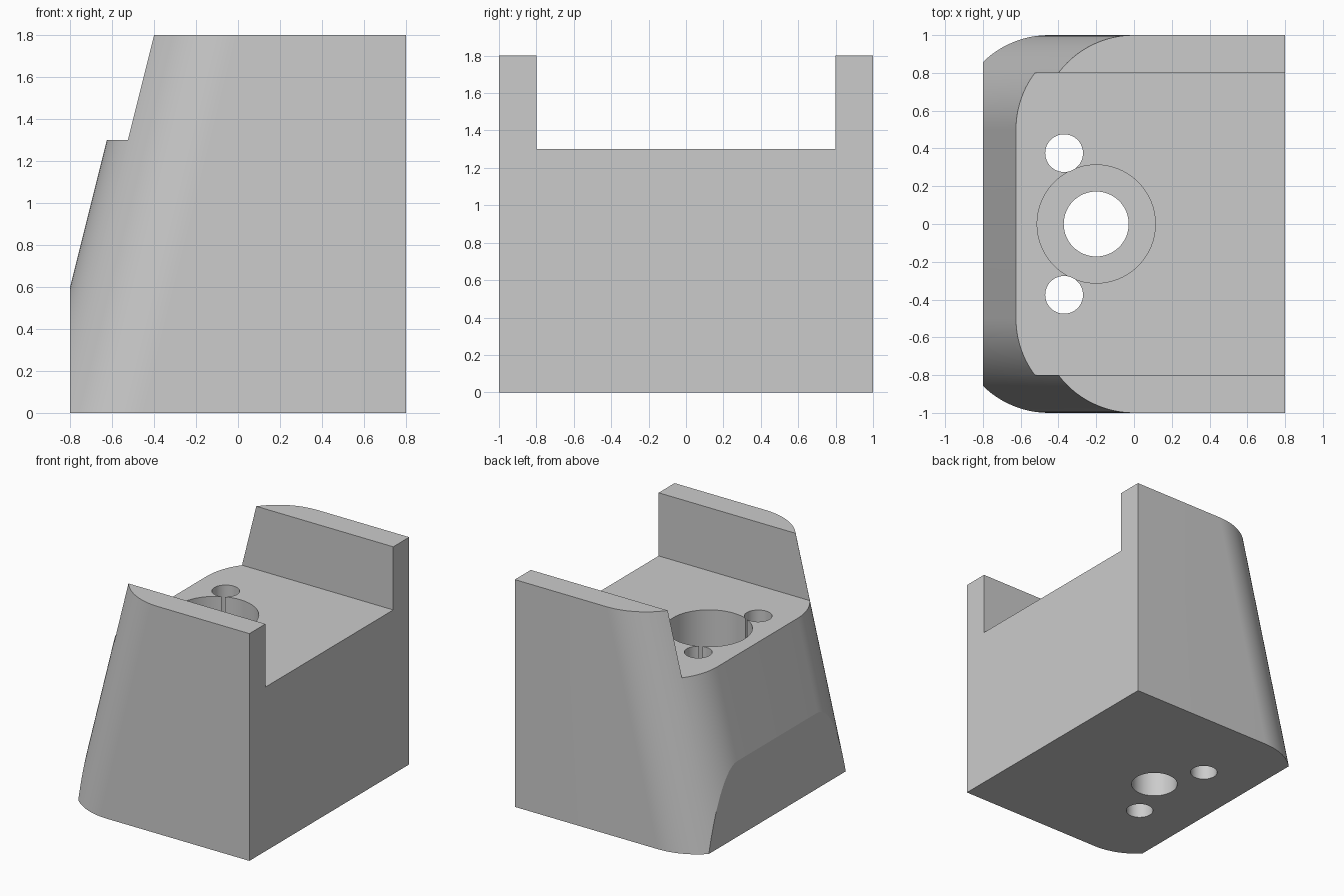
import bpy
import bmesh
from math import cos, sin, pi, radians
from mathutils import Vector

if "Cube" in bpy.data.objects:
    bpy.data.objects.remove(bpy.data.objects["Cube"], do_unlink=True)

HEIGHT, FLOOR = 1.8, 1.3
LEAN = 0.25          # sideways shift per unit of height
RADIUS = 0.5         # rounded corner radius

grey = bpy.data.materials.new("light grey")
grey.use_nodes = True
grey.diffuse_color = (0.6, 0.6, 0.6, 1)
grey.node_tree.nodes["Principled BSDF"].inputs["Base Color"].default_value = (0.6, 0.6, 0.6, 1)


def make_object(name, bm):
    bmesh.ops.recalc_face_normals(bm, faces=bm.faces)
    mesh = bpy.data.meshes.new(name)
    bm.to_mesh(mesh)
    bm.free()
    mesh.materials.append(grey)
    obj = bpy.data.objects.new(name, mesh)
    bpy.context.collection.objects.link(obj)
    return obj


def section(z, steps=24):
    """Horizontal outline: straight on +x, rounded corners on -x."""
    cx = LEAN * (z - HEIGHT)
    cy = 1 - RADIUS
    pts = [(0.8, -1), (0.8, 1)]
    for start, y in ((pi / 2, cy), (pi, -cy)):
        for i in range(steps + 1):
            a = start + i / steps * pi / 2
            pts.append((cx + RADIUS * cos(a), y + RADIUS * sin(a)))
    return [Vector((x, y, z)) for x, y in pts]


# Leaning rounded block, trimmed by an upright plane
bm = bmesh.new()
low = [bm.verts.new(p) for p in section(0)]
high = [bm.verts.new(p) for p in section(HEIGHT)]
bm.faces.new(low)
bm.faces.new(high)
n = len(low)
for i in range(n):
    j = (i + 1) % n
    bm.faces.new((low[i], low[j], high[j], high[i]))
cut = bmesh.ops.bisect_plane(bm, geom=bm.verts[:] + bm.edges[:] + bm.faces[:],
                             plane_co=(-0.8, 0, 0), plane_no=(-1, 0, 0), clear_outer=True)
rim = [e for e in cut["geom_cut"] if isinstance(e, bmesh.types.BMEdge)]
bmesh.ops.contextual_create(bm, geom=rim)
block = make_object("cradle_block", bm)


def cylinder_cutter(name, x, y, radius, z0, z1):
    bm = bmesh.new()
    bmesh.ops.create_cone(bm, cap_ends=True, segments=64, radius1=radius,
                          radius2=radius, depth=z1 - z0)
    bmesh.ops.translate(bm, verts=bm.verts, vec=(x, y, (z0 + z1) / 2))
    return make_object(name, bm)


# Channel between the two side walls
bm = bmesh.new()
bmesh.ops.create_cube(bm, size=1)
bmesh.ops.scale(bm, verts=bm.verts, vec=(3, 1.6, 1))
bmesh.ops.translate(bm, verts=bm.verts, vec=(0, 0, FLOOR + 0.5))
cutters = [make_object("channel_cutter", bm)]

# Stepped centre bore and two screw holes
cutters.append(cylinder_cutter("counterbore_cutter", -0.2, 0, 0.313, 0.5, 1.6))
cutters.append(cylinder_cutter("bore_cutter", -0.2, 0, 0.172, -0.2, 1.5))
for side, y in (("left", 0.375), ("right", -0.375)):
    cutters.append(cylinder_cutter(side + "_screw_cutter", -0.37, y, 0.1, -0.2, 1.5))

bpy.context.view_layer.objects.active = block
for cutter in cutters:
    cutter.hide_render = True
    mod = block.modifiers.new(cutter.name, 'BOOLEAN')
    mod.operation = 'DIFFERENCE'
    mod.solver = 'EXACT'
    mod.object = cutter
    bpy.ops.object.modifier_apply(modifier=mod.name)
for cutter in cutters:
    bpy.data.objects.remove(cutter, do_unlink=True)

# Smooth curves, crisp edges
bpy.ops.object.select_all(action='DESELECT')
block.select_set(True)
bpy.ops.object.shade_smooth_by_angle(angle=radians(10))
